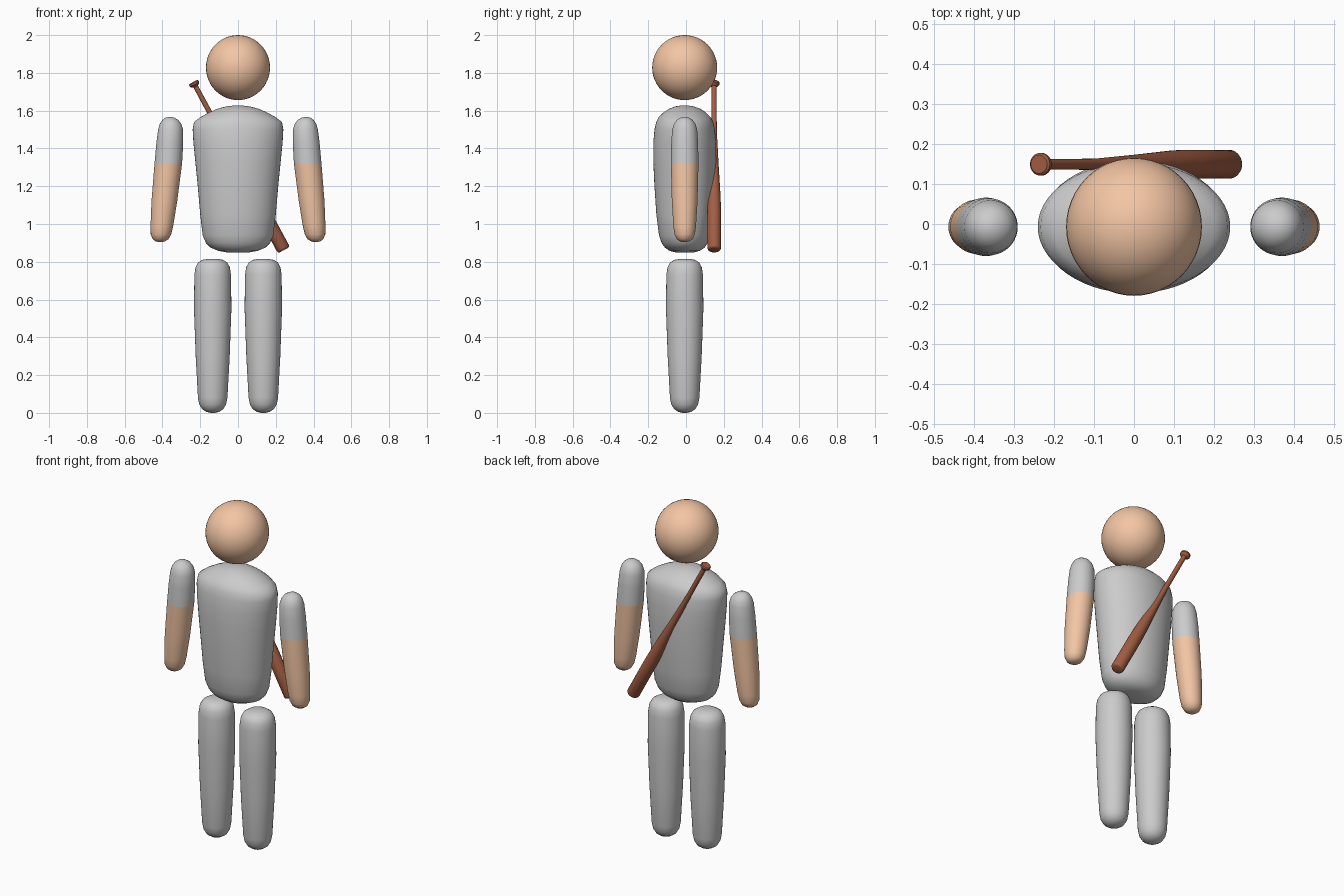
import bpy, bmesh, math
from mathutils import Vector

if "Cube" in bpy.data.objects:
    bpy.data.objects.remove(bpy.data.objects["Cube"])


def material(name, color):
    m = bpy.data.materials.new(name)
    m.diffuse_color = color
    m.use_nodes = True
    m.node_tree.nodes["Principled BSDF"].inputs["Base Color"].default_value = m.diffuse_color
    return m


skin = material("skin", (0.9, 0.56, 0.37, 1))
wood = material("wood", (0.36, 0.11, 0.055, 1))
CY = -0.007  # common depth centre of the body


def loft(name, rings, mat=None, cap_start=True, cap_end=True, sides=40, angle=50):
    """Skin elliptical rings given as (x, y, z, rx, ry)."""
    bm = bmesh.new()
    loops = []
    for x, y, z, rx, ry in rings:
        loops.append([bm.verts.new((x + rx * math.cos(2 * math.pi * i / sides),
                                    y + ry * math.sin(2 * math.pi * i / sides), z))
                      for i in range(sides)])
    for a, b in zip(loops, loops[1:]):
        for i in range(sides):
            j = (i + 1) % sides
            bm.faces.new((a[i], a[j], b[j], b[i]))
    if cap_start:
        bm.faces.new(loops[0][::-1])
    if cap_end:
        bm.faces.new(loops[-1])
    mesh = bpy.data.meshes.new(name)
    bm.to_mesh(mesh)
    bm.free()
    ob = bpy.data.objects.new(name, mesh)
    bpy.context.collection.objects.link(ob)
    if mat:
        mesh.materials.append(mat)
    bpy.ops.object.select_all(action='DESELECT')
    ob.select_set(True)
    bpy.context.view_layer.objects.active = ob
    bpy.ops.object.shade_smooth_by_angle(angle=math.radians(angle))
    return ob


# Head
bpy.ops.mesh.primitive_uv_sphere_add(segments=48, ring_count=24, radius=0.172,
                                     location=(0, CY, 1.828))
head = bpy.context.object
head.name = "head"
head.scale.x = 0.985
head.data.materials.append(skin)
bpy.ops.object.shade_smooth()

# Torso: (z, half width, half depth), bottom to top
torso = [(0.85, 0.06, 0.05), (0.858, 0.105, 0.08), (0.875, 0.145, 0.105),
         (0.90, 0.17, 0.122), (0.94, 0.187, 0.136), (1.05, 0.2, 0.15),
         (1.2, 0.213, 0.16), (1.33, 0.226, 0.166), (1.43, 0.236, 0.166),
         (1.5, 0.24, 0.16), (1.54, 0.233, 0.151), (1.565, 0.2, 0.138),
         (1.59, 0.155, 0.113), (1.61, 0.11, 0.083), (1.623, 0.06, 0.048),
         (1.628, 0.015, 0.012)]
loft("torso", [(0, CY, z, w, d) for z, w, d in torso], sides=56)

# Limbs: arm (x, z, radius) and leg (z, radius), bottom to top
forearm = [(0.411, 0.905, 0.012), (0.411, 0.909, 0.026), (0.41, 0.92, 0.042),
           (0.408, 0.945, 0.054), (0.403, 0.99, 0.06), (0.39, 1.12, 0.068),
           (0.369, 1.32, 0.073)]
sleeve = [(0.369, 1.32, 0.073), (0.361, 1.43, 0.071), (0.357, 1.5, 0.066),
          (0.357, 1.53, 0.057), (0.358, 1.55, 0.043), (0.36, 1.562, 0.025),
          (0.36, 1.567, 0.008)]
leg = [(0.0, 0.012), (0.006, 0.035), (0.02, 0.056), (0.045, 0.071), (0.08, 0.078),
       (0.3, 0.09), (0.55, 0.099), (0.73, 0.097), (0.77, 0.091), (0.795, 0.078),
       (0.81, 0.055), (0.816, 0.02)]
for side, s in (("right", -1), ("left", 1)):
    loft(side + "_forearm", [(s * x, CY, z, r, r) for x, z, r in forearm], skin,
         cap_end=False)
    loft(side + "_sleeve", [(s * x, CY, z, r, r) for x, z, r in sleeve],
         cap_start=False)
    loft(side + "_leg", [(s * 0.134, CY, z, r, r) for z, r in leg])

# Bat slung across the back, turned along its own axis from knob to barrel end
knob_end, barrel_end = Vector((-0.237, 0.149, 1.752)), Vector((0.243, 0.149, 0.862))
axis = barrel_end - knob_end
L = axis.length
bat = [(0, 0.023), (0.005, 0.028), (0.015, 0.028), (0.022, 0.022), (0.028, 0.013),
       (0.29 * L, 0.014), (0.5 * L, 0.024), (0.68 * L, 0.034), (0.75 * L, 0.036),
       (L - 0.012, 0.036), (L - 0.003, 0.032), (L, 0.026)]
ob = loft("bat", [(0, 0, z, r, r) for z, r in bat], wood, sides=32, angle=40)
ob.rotation_mode = 'QUATERNION'
ob.rotation_quaternion = axis.to_track_quat('Z', 'Y')
ob.location = knob_end
